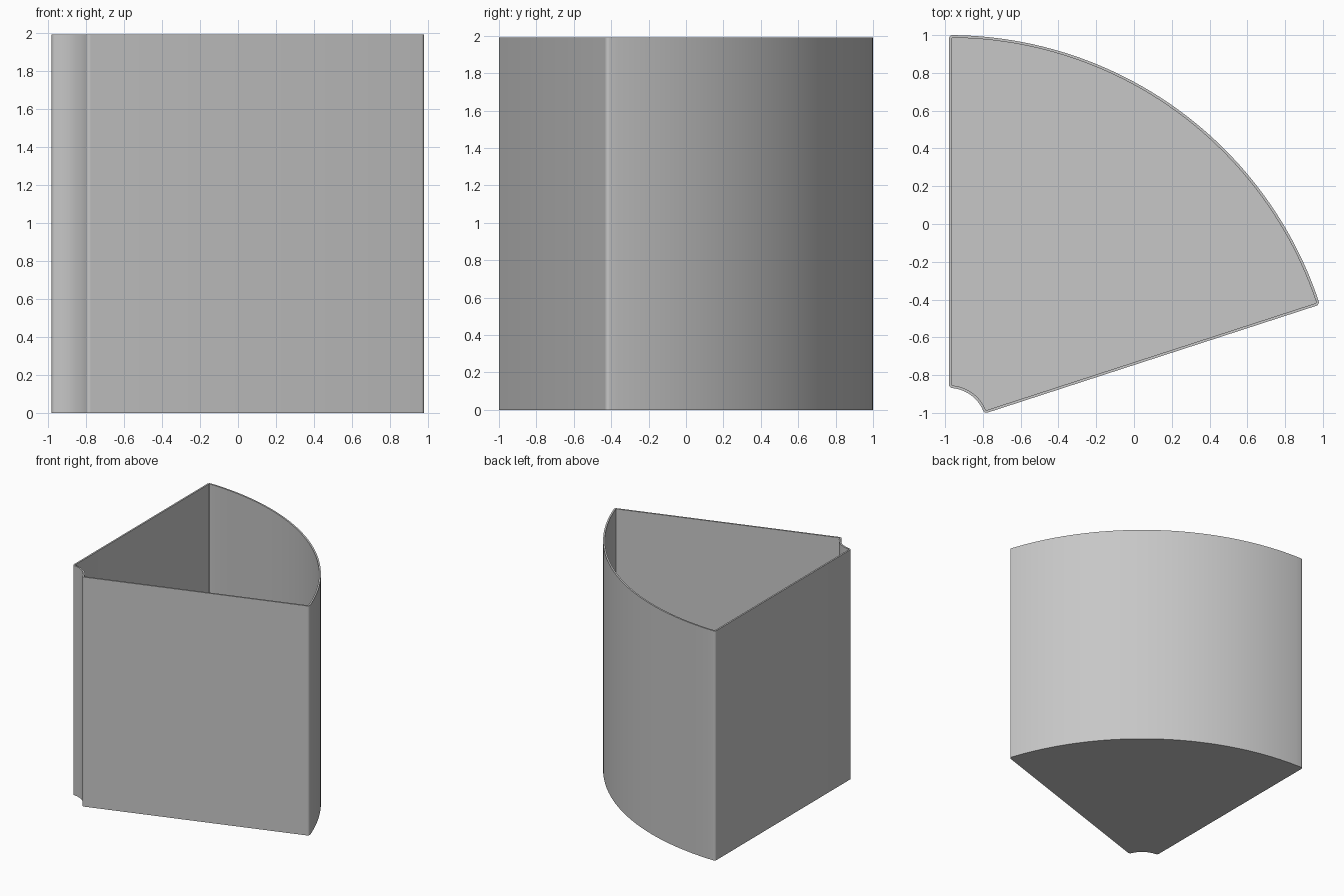
import bpy, bmesh
from math import asin, cos, sin, radians, degrees

cube = bpy.data.objects.get("Cube")
if cube:
    bpy.data.objects.remove(cube, do_unlink=True)

APEX = (-0.98, -1.065)        # where the two straight walls would meet
R_OUT, R_IN = 2.065, 0.197    # curved back wall and small concave wall
FILLET, WALL, FLOOR, HEIGHT = 0.02, 0.014, 0.014, 1.99
START, END = 18, 90           # the wedge spans a fifth of a circle


def arc(center, radius, a0, a1, steps):
    """Points on an arc, angles in degrees, both ends included."""
    angles = [radians(a0 + (a1 - a0) * i / steps) for i in range(steps + 1)]
    return [(center[0] + radius * cos(a), center[1] + radius * sin(a)) for a in angles]


def polar(radius, angle):
    return arc(APEX, radius, angle, angle, 1)[0]


def wedge_profile(inset):
    """Rounded wedge outline, shrunk by inset."""
    far, near = R_OUT - FILLET, R_IN + FILLET
    a, b = degrees(asin(FILLET / far)), degrees(asin(FILLET / near))
    r = FILLET - inset
    points = arc(polar(near, START + b), r, START + 180 + b, START + 270, 6)
    points += arc(polar(far, START + a), r, START - 90, START + a, 6)
    points += arc(APEX, R_OUT - inset, START + a, END - a, 48)[1:-1]
    points += arc(polar(far, END - a), r, END - a, END + 90, 6)
    points += arc(polar(near, END - b), r, END + 90, END + 180 - b, 6)
    points += arc(APEX, R_IN + inset, END - b, START + b, 16)[1:-1]
    return points


# Open bin: outer shell, rim, inner shell and floor
bm = bmesh.new()
outer, inner = wedge_profile(0), wedge_profile(WALL)
levels = [(outer, 0), (outer, HEIGHT), (inner, HEIGHT), (inner, FLOOR)]
rings = [[bm.verts.new((x, y, z)) for x, y in pts] for pts, z in levels]
count = len(outer)
for low, high in zip(rings, rings[1:]):
    for i in range(count):
        j = (i + 1) % count
        bm.faces.new((low[i], low[j], high[j], high[i]))
bm.faces.new(rings[0][::-1])
bm.faces.new(rings[-1])
mesh = bpy.data.meshes.new("wedge_bin")
bm.to_mesh(mesh)
bm.free()

# Plain grey finish
grey = bpy.data.materials.new("light_grey")
grey.use_nodes = True
color = (0.57, 0.57, 0.57, 1)
grey.diffuse_color = color
grey.node_tree.nodes["Principled BSDF"].inputs["Base Color"].default_value = color
mesh.materials.append(grey)

wedge_bin = bpy.data.objects.new("wedge_bin", mesh)
bpy.context.collection.objects.link(wedge_bin)
bpy.ops.object.select_all(action='DESELECT')
wedge_bin.select_set(True)
bpy.context.view_layer.objects.active = wedge_bin
bpy.ops.object.shade_smooth_by_angle(angle=radians(30))
